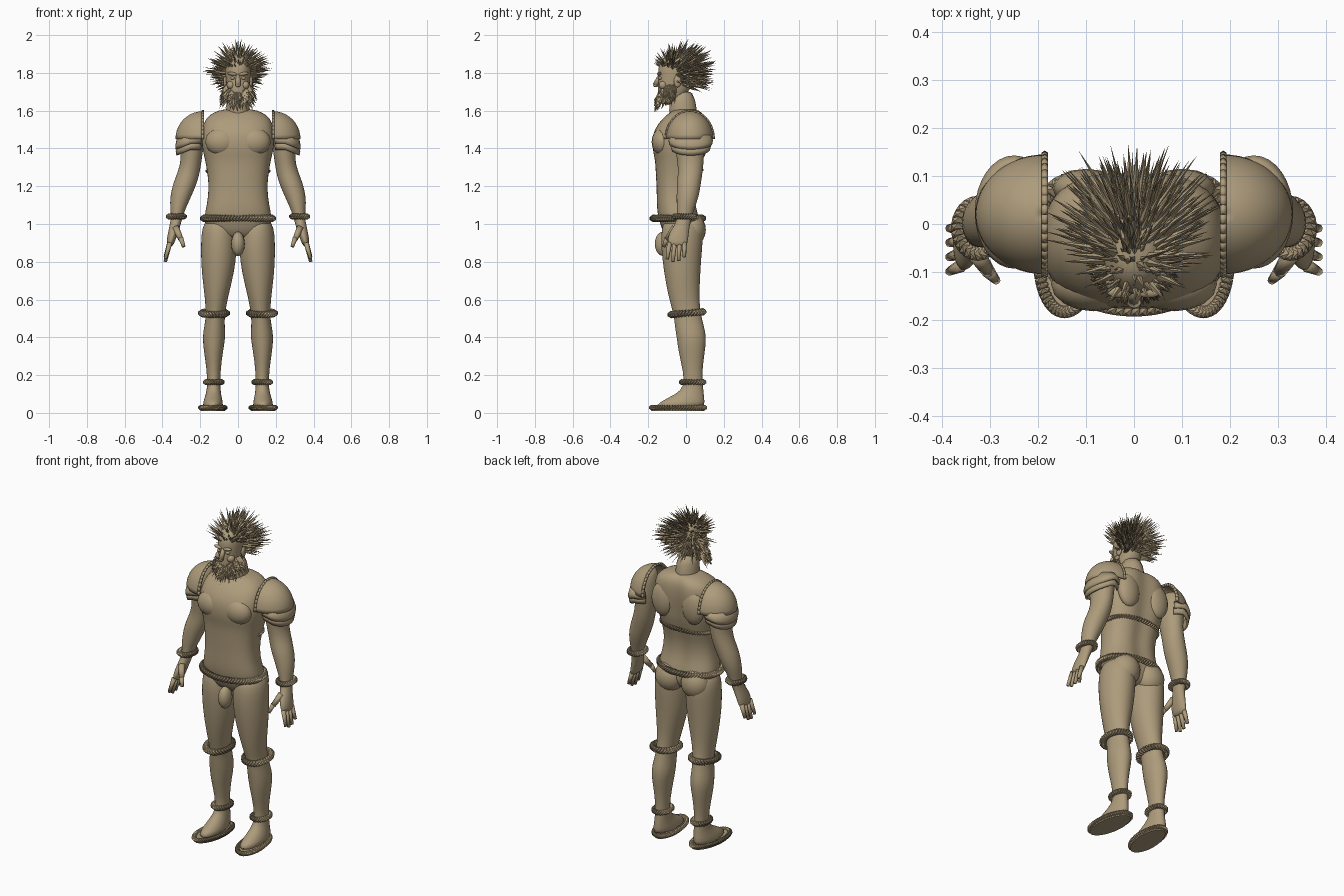
import bpy, bmesh, math, random
from math import sin, cos, pi, radians
from mathutils import Vector, Matrix

random.seed(7)
if "Cube" in bpy.data.objects:
    bpy.data.objects.remove(bpy.data.objects["Cube"])

tan = bpy.data.materials.new("warm_tan")
tan.use_nodes = True
tan.diffuse_color = (0.42, 0.33, 0.20, 1)
tan.node_tree.nodes["Principled BSDF"].inputs["Base Color"].default_value = tan.diffuse_color


def finish(name, bm, mirror=False, smooth=True, subdivide=0, thickness=0):
    """Turn a bmesh into a named object with its modifiers."""
    bmesh.ops.recalc_face_normals(bm, faces=bm.faces)
    mesh = bpy.data.meshes.new(name)
    bm.to_mesh(mesh)
    bm.free()
    mesh.materials.append(tan)
    for face in mesh.polygons:
        face.use_smooth = smooth
    obj = bpy.data.objects.new(name, mesh)
    bpy.context.scene.collection.objects.link(obj)
    if thickness:
        obj.modifiers.new("thickness", "SOLIDIFY").thickness = thickness
    if mirror:
        obj.modifiers.new("mirror", "MIRROR").use_mirror_merge = False
    if subdivide:
        mod = obj.modifiers.new("smooth", "SUBSURF")
        mod.levels = mod.render_levels = subdivide
    return obj


def skin(bm, rings, cap=True, closed=True):
    """Bridge rows of vertices."""
    for low, high in zip(rings, rings[1:]):
        n = len(low)
        for i in range(n if closed else n - 1):
            j = (i + 1) % n
            bm.faces.new((low[i], low[j], high[j], high[i]))
    if cap:
        bm.faces.new(rings[0])
        bm.faces.new(rings[-1])


def loft(name, rows, mirror=False, power=2.0, groove=0.0, sides=20):
    """Stack rounded sections; rows hold z, x0, x1, y0, y1 in hundredths."""
    bm = bmesh.new()
    rings = []
    for z, x0, x1, y0, y1 in rows:
        ring = []
        for i in range(sides):
            a = 2 * pi * i / sides
            c, s = cos(a), sin(a)
            u = math.copysign(abs(c) ** (2 / power), c)
            v = math.copysign(abs(s) ** (2 / power), s)
            if v > 0:
                v *= 1 - groove * math.exp(-(u * 4) ** 2)
            p = Vector((x0 + x1 + (x1 - x0) * u, y0 + y1 + (y1 - y0) * v, 2 * z))
            ring.append(bm.verts.new(p / 200))
        rings.append(ring)
    skin(bm, rings)
    return finish(name, bm, mirror, subdivide=1)


def blob(name, centre, size, mirror=False, turn=0):
    bm = bmesh.new()
    place = Matrix.Translation(centre) @ Matrix.Rotation(turn, 4, "Y") @ Matrix.Diagonal((*size, 1))
    bmesh.ops.create_uvsphere(bm, u_segments=16, v_segments=10, radius=1, matrix=place)
    return finish(name, bm, mirror)


def spike(bm, base, tip, r0, r1=0.0, sides=4):
    axis = tip - base
    place = Matrix.Translation((base + tip) / 2) @ axis.to_track_quat("Z", "Y").to_matrix().to_4x4()
    bmesh.ops.create_cone(bm, cap_ends=True, segments=sides, radius1=r0, radius2=r1,
                          depth=axis.length, matrix=place)


def rope(name, centre, rx, ry, count, bead=0.018, mirror=True, tilt=0, yaw=0):
    """Ring of slanted flat beads, like twisted cord."""
    bm = bmesh.new()
    ring = Matrix.Translation(centre) @ Matrix.Rotation(yaw, 4, "Z") @ Matrix.Rotation(tilt, 4, "X")
    for i in range(count):
        a = 2 * pi * i / count
        along = Vector((-rx * sin(a), ry * cos(a), 0))
        place = (ring @ Matrix.Translation((rx * cos(a), ry * sin(a), 0))
                 @ Matrix.Rotation(math.atan2(along.y, along.x), 4, "Z")
                 @ Matrix.Rotation(radians(35), 4, "Y")
                 @ Matrix.Diagonal((bead * 0.45, bead, bead * 1.15, 1)))
        bmesh.ops.create_icosphere(bm, subdivisions=1, radius=1, matrix=place)
    finish(name, bm, mirror, smooth=False)


# Trunk, neck and head
def centred(rows):
    return [(z, -w, w, f, b) for z, w, f, b in rows]


loft("torso", centred([
    (91, 11, -10, 6), (98, 17.5, -13, 8.5), (104, 18, -15, 7.5), (110, 16.5, -15.5, 5.5),
    (118, 15.5, -15.5, 5), (126, 16, -16, 7), (134, 17.5, -16.3, 9.5), (138, 18.5, -17.5, 10),
    (144, 19.5, -18, 11), (150, 19, -17, 11.5), (156, 17.5, -12.5, 11), (159, 13, -8.5, 9),
    (161, 8, -6, 6)]), power=2.5, groove=0.16, sides=32)
loft("neck", centred([(150, 7, -9, 7), (160, 6.5, -9, 6), (172, 5.5, -9, 4)]))
loft("head", centred([
    (163, 3, -13, -6), (166, 5, -15, -2), (172, 6, -15, 3), (178, 6.7, -14.5, 5),
    (183, 7, -15, 5.5), (187, 6, -13, 4.5), (190, 3.5, -9, 1)]), power=2.3)
blob("buttock", (0.085, 0.03, 0.97), (0.085, 0.075, 0.09), True)
blob("groin", (0, -0.12, 0.895), (0.036, 0.045, 0.065))
blob("chest_muscle", (0.085, -0.125, 1.435), (0.088, 0.057, 0.075), True)
blob("shoulder_blade", (0.1, 0.075, 1.44), (0.07, 0.04, 0.10), True)

# Face
bm = bmesh.new()
spike(bm, Vector((0, -0.135, 1.79)), Vector((0, -0.162, 1.735)), 0.011, 0.015, 10)
finish("nose", bm)
blob("nose_tip", (0, -0.16, 1.735), (0.014, 0.014, 0.011))
blob("brow", (0.03, -0.142, 1.795), (0.027, 0.012, 0.009), True, radians(-8))
blob("eye", (0.028, -0.136, 1.772), (0.014, 0.012, 0.008), True)
blob("cheek", (0.038, -0.122, 1.735), (0.022, 0.022, 0.022), True)
blob("ear", (0.068, -0.045, 1.755), (0.01, 0.02, 0.032), True)

# Limbs
loft("leg", [
    (104, 4, 16, -11, 6), (98, 1, 19.3, -13, 9), (90, 0.5, 19.7, -13.5, 9), (80, 1, 19.7, -12.5, 8),
    (70, 3, 18.8, -11, 7.5), (60, 5.5, 17.5, -9, 7), (52, 7, 17, -6.5, 8), (46, 7, 17.8, -6, 9.5),
    (40, 6.5, 19, -5, 11), (32, 8, 18, -4, 10), (22, 9.3, 16.5, -1.5, 8.5), (14, 9.3, 16.3, -1, 9),
    (10, 9, 17, -5, 9.5), (6, 8, 18.5, -14, 10), (2, 7.5, 19, -18, 10)], True)
loft("arm", [
    (157, 20, 26, -4, 8), (150, 18, 31, -6, 10), (142, 18, 31, -6, 10), (135, 19, 30, -5, 9.5),
    (128, 20, 31.7, -4, 9), (122, 21.5, 34.3, -5, 8), (115, 24.5, 36, -5, 7), (108, 27.8, 36, -5, 4.5),
    (103, 29.5, 35.5, -4.5, 3), (99, 30.5, 36.3, -6.5, 2), (95, 31.8, 37.2, -9, 1.5),
    (91, 33.3, 37.8, -10, 1), (88, 34.5, 37.8, -9, 0.5)], True)

bm = bmesh.new()
for i, length in enumerate((0.085, 0.1, 0.095, 0.075)):
    y = -0.087 + 0.026 * i
    base = Vector((0.361, y, 0.9))
    spike(bm, base, base + Vector((0.024, -0.012 + 0.004 * i, -length)), 0.014, 0.009, 8)
spike(bm, Vector((0.33, -0.06, 0.98)), Vector((0.303, -0.1, 0.92)), 0.019, 0.014, 8)
spike(bm, Vector((0.303, -0.1, 0.925)), Vector((0.287, -0.118, 0.88)), 0.014, 0.009, 8)
finish("fingers", bm, True)


# Shoulder armour: quarter dome with two overlapping lames below
def shell(name, centre, sections, start, end):
    """Open sheet swept in plan; sections hold rx, ry, z."""
    bm = bmesh.new()
    rows = []
    for rx, ry, z in sections:
        angles = [radians(start + (end - start) * i / 24) for i in range(25)]
        rows.append([bm.verts.new((centre[0] + rx * cos(a), centre[1] + ry * sin(a),
                                   z - 0.03 * max(0, cos(a)) * (z < 1.45))) for a in angles])
    skin(bm, rows, cap=False, closed=False)
    finish(name, bm, True, thickness=0.01)


dome = [(0.145 * cos(t), 0.125 * cos(t), 1.45 + 0.147 * sin(t))
        for t in (pi / 2 * k / 10 * 0.99 for k in range(11))]
shell("shoulder_plate", (0.186, 0.02), dome, -92, 92)
bm = bmesh.new()
for i in range(20):
    a, b = (pi * k / 20 for k in (i, i + 1))
    points = [Vector((0.186, 0.02 + 0.125 * cos(t), 1.45 + 0.147 * sin(t))) for t in (a, b)]
    spike(bm, *points, 0.008, 0.008, 6)
finish("shoulder_plate_rim", bm, True)
shell("upper_lame", (0.25, 0.025), [(0.07, 0.105, 1.47), (0.082, 0.118, 1.445), (0.08, 0.115, 1.425)], -135, 135)
shell("lower_lame", (0.25, 0.025), [(0.07, 0.095, 1.44), (0.08, 0.108, 1.415), (0.076, 0.102, 1.393)], -135, 135)

# Sandals
bm = bmesh.new()
place = Matrix.Translation((0.133, -0.042, 0.02)) @ Matrix.Rotation(radians(6), 4, "Z") @ Matrix.Diagonal((0.064, 0.142, 1, 1))
bmesh.ops.create_cone(bm, cap_ends=True, segments=32, radius1=1, radius2=1, depth=0.02, matrix=place)
finish("sandal_sole", bm, True, smooth=False)
rope("sandal_cord", (0.133, -0.042, 0.028), 0.064, 0.142, 60, 0.015, yaw=radians(6))

# Twisted cords
rope("belt_cord", (0, -0.043, 1.03), 0.183, 0.132, 72, 0.021, mirror=False)
rope("chest_cord", (0, -0.015, 1.28), 0.158, 0.094, 60, 0.015, mirror=False, tilt=radians(4))
rope("knee_cord", (0.127, 0.005, 0.528), 0.066, 0.085, 32, 0.021, tilt=radians(5))
rope("ankle_cord", (0.128, 0.035, 0.163), 0.043, 0.058, 26, 0.017)
rope("wrist_cord", (0.326, -0.009, 1.04), 0.04, 0.052, 26, 0.018)

# Spiky hair radiating from the skull, leaving the face free
bm = bmesh.new()
made = 0
while made < 480:
    d = Vector([random.gauss(0, 1) for _ in range(3)]).normalized()
    if d.z < -0.6 or (d.y < -0.15 and d.z < 0.35) or (d.y < 0.2 and d.z < -0.35):
        continue
    base = Vector((0, -0.045, 1.79)) + Vector((d.x * 0.055, d.y * 0.08, d.z * 0.09))
    reach = random.uniform(0.125, 0.2) * (0.85 if d.z < 0 else 1)
    spike(bm, base, Vector((0, -0.005, 1.79)) + d * reach, random.uniform(0.006, 0.011))
    made += 1
finish("hair", bm, smooth=False)

# Beard and moustache hanging from the jaw
bm = bmesh.new()
for _ in range(260):
    a = radians(random.uniform(-105, 105))
    h = random.random()
    base = Vector((0.056 * sin(a), -0.075 - 0.065 * cos(a), 1.64 + 0.06 * h + 0.04 * sin(a) ** 2))
    fall = Vector((0.042 * sin(a), -0.03 * cos(a), -0.03 - 0.04 * random.random()))
    spike(bm, base, base + fall * random.uniform(0.7, 1.15), 0.008)
finish("beard", bm, smooth=False)
